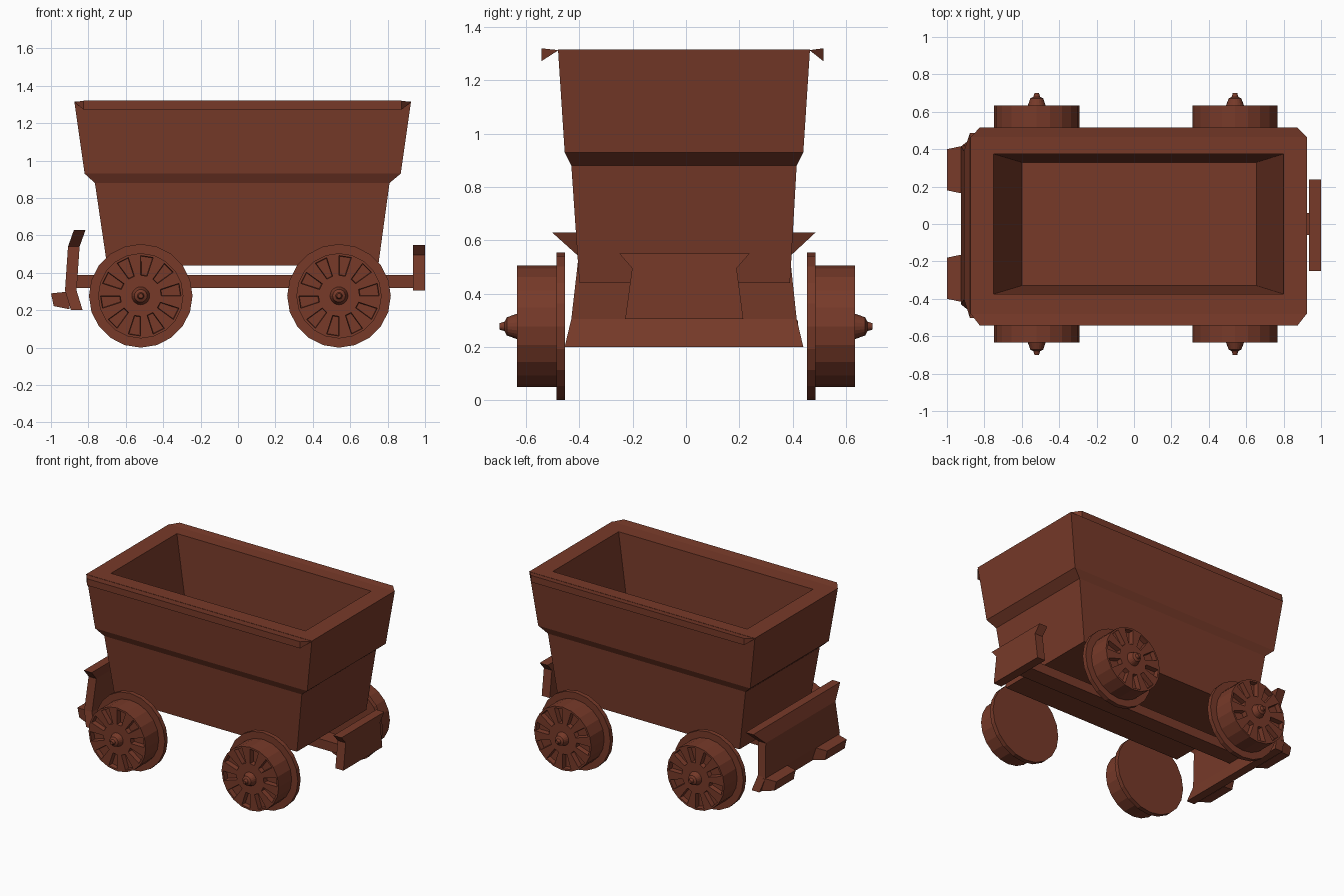
import bpy, bmesh, math
from mathutils import Vector

if "Cube" in bpy.data.objects:
    bpy.data.objects.remove(bpy.data.objects["Cube"])

rust = bpy.data.materials.new("rust brown")
rust.diffuse_color = (0.185, 0.042, 0.022, 1)
rust.use_nodes = True
rust.node_tree.nodes["Principled BSDF"].inputs["Base Color"].default_value = rust.diffuse_color


def finish(name, bm):
    me = bpy.data.meshes.new(name)
    bm.to_mesh(me)
    bm.free()
    me.materials.append(rust)
    ob = bpy.data.objects.new(name, me)
    bpy.context.collection.objects.link(ob)
    return ob


def loft_bm(rings):
    """Join rings of points with quads and cap both ends."""
    bm = bmesh.new()
    vs = [[bm.verts.new(p) for p in r] for r in rings]
    n = len(rings[0])
    for a, b in zip(vs, vs[1:]):
        for i in range(n):
            j = (i + 1) % n
            bm.faces.new((a[i], a[j], b[j], b[i]))
    bm.faces.new(vs[0])
    bm.faces.new(vs[-1])
    bmesh.ops.recalc_face_normals(bm, faces=bm.faces)
    return bm


def loft(name, rings):
    return finish(name, loft_bm(rings))


def rect(x0, x1, y0, y1, z):
    return [(x0, y0, z), (x1, y0, z), (x1, y1, z), (x0, y1, z)]


# tub: stepped outside, over the rim, down the inside to the floor
loft("tub", [rect(-.70, .75, -.40, .39, .44),
             rect(-.765, .81, -.43, .415, .88),
             rect(-.82, .87, -.455, .44, .93),
             rect(-.875, .925, -.48, .465, 1.315),
             rect(-.75, .80, -.375, .375, 1.315),
             rect(-.60, .655, -.33, .33, .50)])

# overhanging lips along both long sides
for name, yi, yo in (("lip_front", -.478, -.542), ("lip_back", .463, .515)):
    loft(name, [[(xi, yi, 1.313), (xo, yo, 1.32), (xo, yo, 1.272)]
                for xi, xo in ((-.875, -.825), (.925, .875))])

# central chassis beam
loft("chassis_beam", [rect(-.88, .94, -.06, .06, .32),
                      rect(-.88, .94, -.06, .06, .388)])

# small end bumper with flared top
outline = [(-.25, .55), (.238, .55), (.19, .495), (.215, .305), (-.228, .305), (-.202, .495)]
loft("end_bumper", [[(x, y, z) for y, z in outline] for x in (.936, 1.0)])

# wide bent guard plate on the other end: outer x, y range, height
guard = [(-.893, -.455, .44, .20), (-.925, -.43, .415, .305),
         (-.909, -.403, .39, .54), (-.877, -.503, .487, .63)]
loft("guard_plate", [rect(x, x + .062, y0, y1, z) for x, y0, y1, z in guard])

# two tapered buffer blocks on the guard plate
for name, s in (("buffer_front", -1), ("buffer_back", 1)):
    loft(name, [[(-1.0, s * a, .29), (-.985, s * a, .222), (-.90, s * b, .205), (-.905, s * b, .30)]
                for a, b in ((.18, .16), (.40, .42))])

# flanged wheels with recessed faces and pointed hubs
profile = [(.277, .453), (.277, .485), (.228, .485), (.228, .633), (.215, .633),
           (.11, .633), (.048, .633), (.034, .672), (.018, .68), (.012, .70)]
N = 20


def wheel(name, cx, side):
    rings = []
    for r, y in profile:
        rings.append([(cx + r * math.sin(2 * math.pi * i / N), side * y,
                       .277 + r * math.cos(2 * math.pi * i / N)) for i in range(N)])
    bm = loft_bm(rings)
    bm.faces.ensure_lookup_table()
    pockets = [bm.faces[5 * N - N + i] for i in range(0, N, 2)]
    bmesh.ops.inset_individual(bm, faces=pockets, thickness=.004, depth=-.035)
    finish(name, bm)


for end, cx in (("left", -.52), ("right", .54)):
    for pos, side in (("front", -1), ("back", 1)):
        wheel("wheel_%s_%s" % (pos, end), cx, side)
